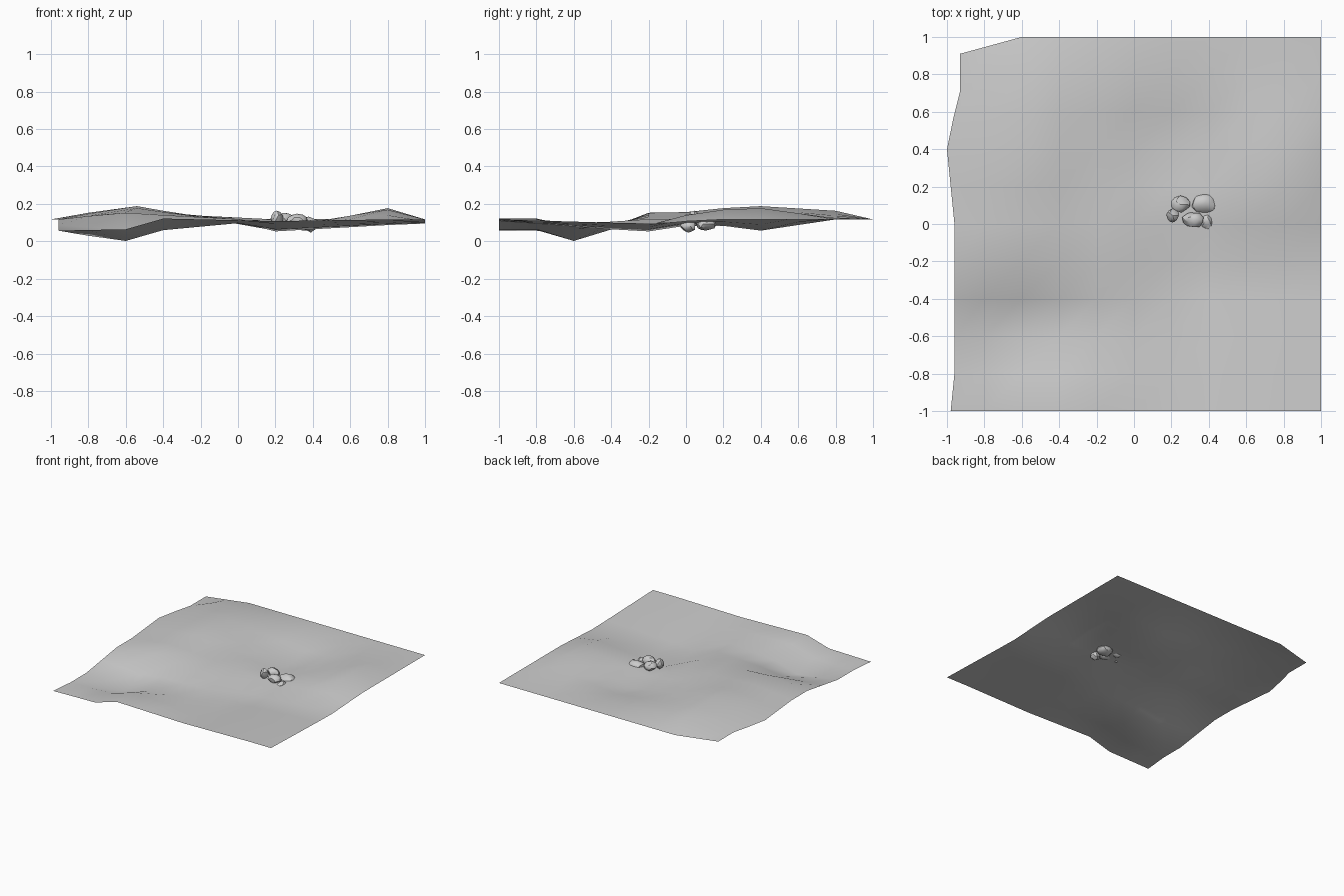
import bpy, bmesh, random
from mathutils import Vector

random.seed(4)
if "Cube" in bpy.data.objects:
    bpy.data.objects.remove(bpy.data.objects["Cube"])


def material(name, value):
    m = bpy.data.materials.new(name)
    m.use_nodes = True
    m.diffuse_color = (value, value, value, 1)
    m.node_tree.nodes["Principled BSDF"].inputs["Base Color"].default_value = (value, value, value, 1)
    return m


grey = material("stone_grey", 0.6)


def finish(bm, name, smooth_angle):
    mesh = bpy.data.meshes.new(name)
    bm.to_mesh(mesh)
    bm.free()
    mesh.materials.append(grey)
    obj = bpy.data.objects.new(name, mesh)
    bpy.context.collection.objects.link(obj)
    bpy.ops.object.select_all(action='DESELECT')
    obj.select_set(True)
    bpy.context.view_layer.objects.active = obj
    bpy.ops.object.shade_smooth_by_angle(angle=smooth_angle)


def interp(points, t):
    """Piecewise linear profile, constant past its ends."""
    if t <= points[0][0]:
        return points[0][1]
    for (a, fa), (b, fb) in zip(points, points[1:]):
        if t <= b:
            return fa + (fb - fa) * (t - a) / (b - a)
    return points[-1][1]


# Hills and hollows: height, profile along x, profile along y
BASE = 0.117
features = [
    # left ridge
    (0.071, [(-1, 0), (-0.6, 1), (-0.4, 0.65), (0.2, 0)],
     [(-0.4, 0.1), (-0.2, 0.5), (0, 0.55), (0.3, 1), (0.4, 1), (0.8, 0.65), (1, 0)]),
    # low front corner
    (-0.06, [(-0.6, 1), (-0.4, 0)], [(-0.6, 1), (-0.2, 0)]),
    # pit
    (-0.062, [(-1, 0), (-0.6, 1), (-0.4, 1), (0, 0.25), (0.2, 0)],
     [(-0.8, 0), (-0.6, 1), (-0.2, 0)]),
    # right ridge
    (0.06, [(0.3, 0), (0.8, 1), (1, 0)],
     [(-0.2, 0), (0, 0.6), (0.3, 1), (0.4, 1), (0.8, 0.1), (1, 0)]),
    # front hollow, running out through the right border
    (-0.055, [(0, 0), (0.2, 1), (1, 0.4)],
     [(-1, 0), (-0.4, 0.8), (-0.2, 1), (0, 0.45), (0.2, 0)]),
    # back hollow
    (-0.06, [(-0.4, 0), (0.2, 1), (0.8, 0)],
     [(0, 0.15), (0.4, 1), (0.8, 0)]),
]


def height(x, y):
    return BASE + sum(h * interp(px, x) * interp(py, y) for h, px, py in features)


# Ground sheet with a ragged left border
left_border = [(-1, -0.98), (-0.8, -0.96), (0, -0.96), (0.4, -1), (0.8, -0.93), (1, -0.93)]
bm = bmesh.new()
bmesh.ops.create_grid(bm, x_segments=10, y_segments=10, size=1)
for v in bm.verts:
    x, y = v.co.x, v.co.y
    v.co.z = max(0, height(x, y))
    if x < -0.95:
        v.co.x = interp(left_border, y)
        v.co.y = interp([(0.5, y), (0.8, y - 0.09)], y)
    elif x < -0.75 and y > 0.95:
        v.co.y = 0.955
        v.co.x = -0.765
    elif abs(x + 0.6) < 0.05 and 0.1 < y < 0.9:
        v.co.x += 0.06
finish(bm, "ground_sheet", 1.0)

# Cluster of half-buried rocks: centre, half sizes
rocks = [
    ((0.25, 0.105, 0.116), (0.056, 0.047, 0.038)),
    ((0.378, 0.108, 0.091), (0.074, 0.054, 0.041)),
    ((0.207, 0.045, 0.120), (0.036, 0.038, 0.044)),
    ((0.315, 0.022, 0.110), (0.060, 0.046, 0.038)),
    ((0.388, 0.012, 0.080), (0.036, 0.044, 0.037)),
]
for n, (centre, size) in enumerate(rocks, 1):
    bm = bmesh.new()
    bmesh.ops.create_icosphere(bm, subdivisions=2, radius=1)
    # chop flat facets off the ball
    for _ in range(9):
        d = Vector(random.uniform(-1, 1) for _ in range(3)).normalized()
        for v in bm.verts:
            over = v.co.dot(d) - 0.76
            if over > 0:
                v.co -= d * over
    for v in bm.verts:
        v.co = Vector(c + p * s for c, p, s in zip(centre, v.co, size))
    finish(bm, f"rock_{n}", 0.5)
